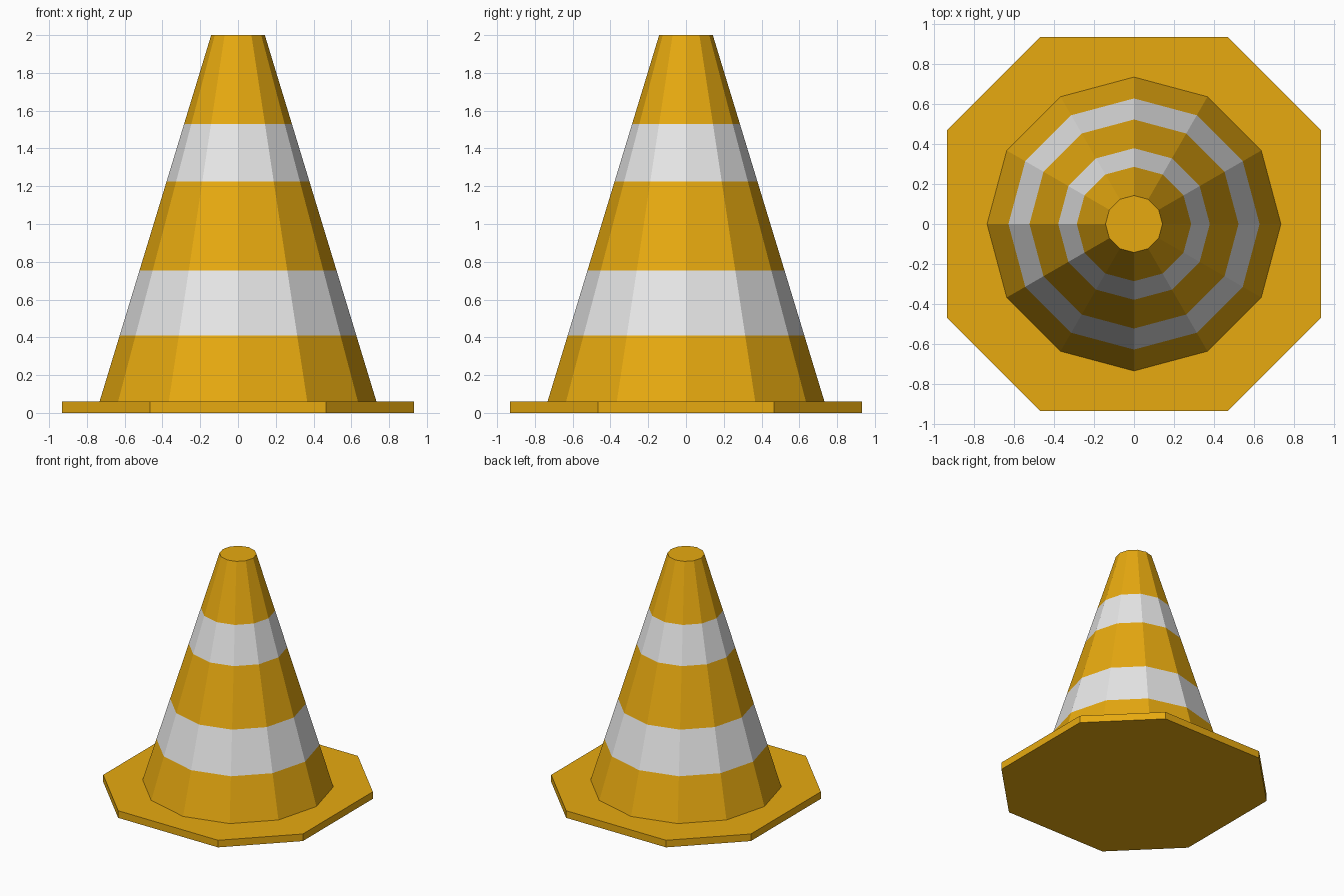
import bpy, bmesh
from math import cos, sin, tau

cube = bpy.data.objects.get("Cube")
if cube:
    bpy.data.objects.remove(cube, do_unlink=True)


def material(name, color):
    mat = bpy.data.materials.new(name)
    mat.use_nodes = True
    mat.diffuse_color = color
    mat.node_tree.nodes["Principled BSDF"].inputs["Base Color"].default_value = color
    return mat


orange = material("orange", (0.8, 0.4, 0.005, 1))
white = material("white", (0.8, 0.8, 0.8, 1))


def loft(name, rings, mats, striped=False):
    """Skin a stack of rings, cap both ends, optionally alternate the colours."""
    bm = bmesh.new()
    loops = [[bm.verts.new(p) for p in ring] for ring in rings]
    count = len(loops[0])
    for level, (low, high) in enumerate(zip(loops, loops[1:])):
        for i in range(count):
            j = (i + 1) % count
            face = bm.faces.new((low[i], low[j], high[j], high[i]))
            face.material_index = level % 2 if striped else 0
    bm.faces.new(loops[0][::-1])
    bm.faces.new(loops[-1])
    mesh = bpy.data.meshes.new(name)
    bm.to_mesh(mesh)
    bm.free()
    for mat in mats:
        mesh.materials.append(mat)
    obj = bpy.data.objects.new(name, mesh)
    bpy.context.collection.objects.link(obj)
    return obj


# Base plate: square with wide cut corners
BASE_TOP, HALF, CUT = 0.06, 0.933, 0.467
corners = [(HALF, -CUT), (HALF, CUT), (CUT, HALF), (-CUT, HALF),
           (-HALF, CUT), (-HALF, -CUT), (-CUT, -HALF), (CUT, -HALF)]
loft("base_plate", [[(x, y, z) for x, y in corners] for z in (0, BASE_TOP)], [orange])

# Cone body: twelve-sided taper with two white bands
SIDES, TOP, R_LOW, R_HIGH = 12, 2.0, 0.733, 0.142


def cone_ring(z):
    r = R_LOW + (R_HIGH - R_LOW) * (z - BASE_TOP) / (TOP - BASE_TOP)
    return [(r * cos(tau * i / SIDES), r * sin(tau * i / SIDES), z) for i in range(SIDES)]


band_edges = (BASE_TOP, 0.41, 0.755, 1.225, 1.53, TOP)
loft("cone_body", [cone_ring(z) for z in band_edges], [orange, white], striped=True)
